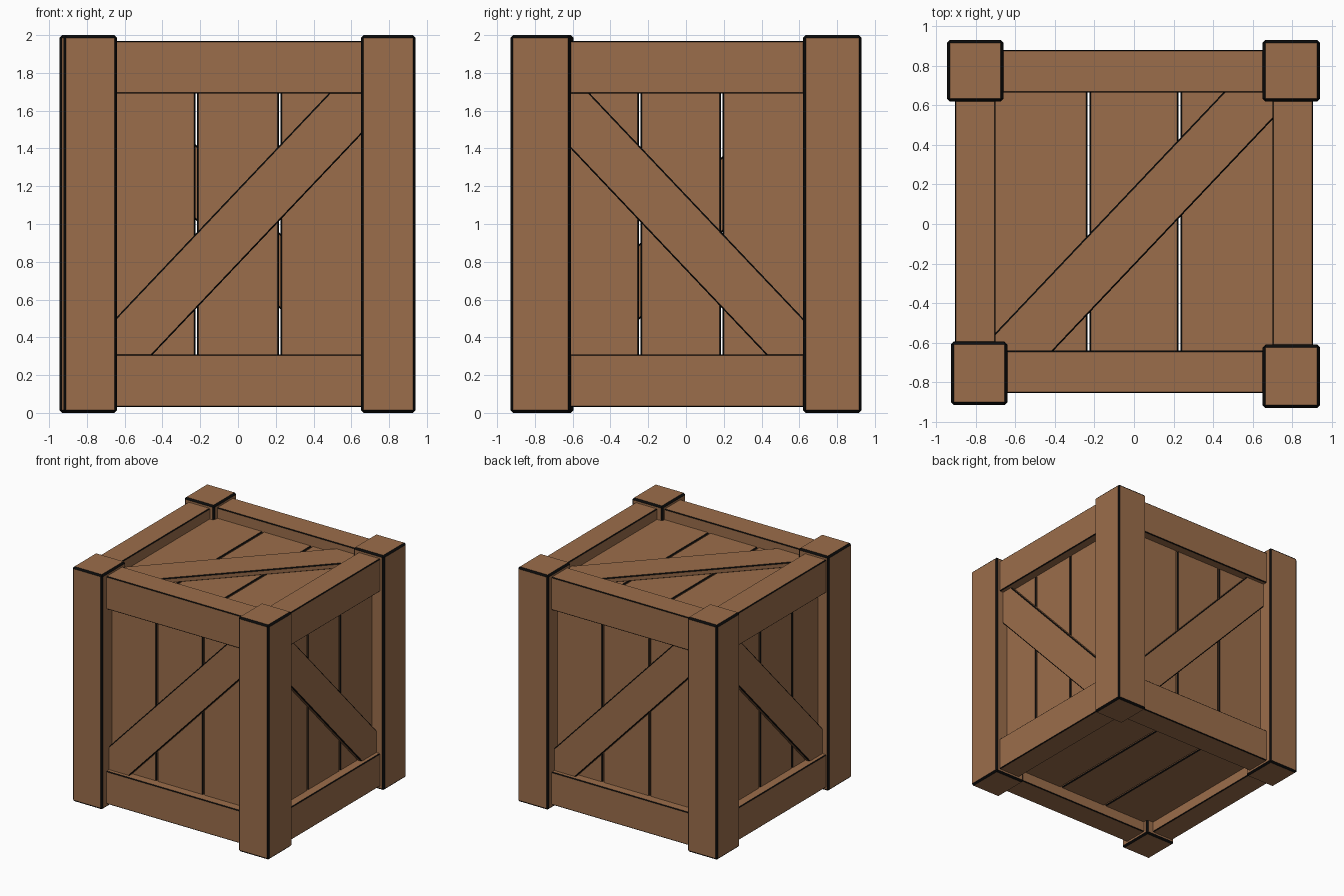
import bpy, bmesh

if "Cube" in bpy.data.objects:
    bpy.data.objects.remove(bpy.data.objects["Cube"])


def material(name, rgb):
    m = bpy.data.materials.new(name)
    m.diffuse_color = (*rgb, 1)
    m.use_nodes = True
    m.node_tree.nodes["Principled BSDF"].inputs["Base Color"].default_value = m.diffuse_color
    return m


WOOD = material("brown wood", (0.33, 0.155, 0.07))
DARK = material("dark worn edge", (0.003, 0.003, 0.003))


def prism(name, pts, to_world, d0, d1, bevel):
    """Extrude a flat outline from depth d0 to d1; bevelled edges get the dark material."""
    bm = bmesh.new()
    a = [bm.verts.new(to_world(u, v, d0)) for u, v in pts]
    b = [bm.verts.new(to_world(u, v, d1)) for u, v in pts]
    bm.faces.new(a)
    bm.faces.new(b[::-1])
    n = len(pts)
    for i in range(n):
        j = (i + 1) % n
        bm.faces.new((a[i], b[i], b[j], a[j]))
    bmesh.ops.recalc_face_normals(bm, faces=bm.faces[:])
    bmesh.ops.bevel(bm, geom=bm.edges[:], offset=bevel, offset_type='OFFSET',
                    segments=1, profile=0.5, affect='EDGES', material=1)
    bmesh.ops.recalc_face_normals(bm, faces=bm.faces[:])
    me = bpy.data.meshes.new(name)
    bm.to_mesh(me)
    bm.free()
    me.materials.append(WOOD)
    me.materials.append(DARK)
    ob = bpy.data.objects.new(name, me)
    bpy.context.collection.objects.link(ob)
    return ob


def rect(u0, u1, v0, v1):
    return [(u0, v0), (u1, v0), (u1, v1), (u0, v1)]


def box(name, x0, x1, y0, y1, z0, z1, bevel):
    return prism(name, rect(x0, x1, y0, y1), lambda u, v, d: (u, v, d), z0, z1, bevel)


# Corner posts, each slightly out of line
box("front_left_post", -0.925, -0.64, -0.915, -0.595, 0.0, 2.0, 0.014)
box("front_right_post", 0.65, 0.94, -0.93, -0.61, 0.0, 2.0, 0.014)
box("back_left_post", -0.945, -0.66, 0.62, 0.93, 0.0, 2.0, 0.014)
box("back_right_post", 0.65, 0.94, 0.62, 0.93, 0.0, 2.0, 0.014)

# Horizontal rails, bottom and top
for level, z0, z1 in (("bottom", 0.03, 0.31), ("top", 1.69, 1.97)):
    box(level + "_front_rail", -0.70, 0.70, -0.855, -0.64, z0, z1, 0.006)
    box(level + "_back_rail", -0.70, 0.70, 0.665, 0.88, z0, z1, 0.006)
    box(level + "_left_rail", -0.905, -0.70, -0.65, 0.67, z0, z1, 0.006)
    box(level + "_right_rail", 0.70, 0.905, -0.65, 0.67, z0, z1, 0.006)


def brace_outline(U, v0, v1, c, flip):
    """Sloping board clipped to the frame opening."""
    s, h = 1.055, 0.2
    pts = [(-U, v0), ((v0 - c + h) / s, v0), (U, s * U + c - h),
           (U, v1), ((v1 - c - h) / s, v1), (-U, -s * U + c + h)]
    return [(flip * u, v) for u, v in pts]


# Sides: name, mapping (u, v, depth inward), half width, v range, gaps, depth, brace offset, flip
sides = [
    ("front", lambda u, v, d: (u, -0.855 + d, v), 0.67, 0.29, 1.71, (-0.22, 0.22), 0.075, 0.985, 1),
    ("back", lambda u, v, d: (-u, 0.88 - d, v), 0.67, 0.29, 1.71, (-0.22, 0.22), 0.075, 0.985, 1),
    ("right", lambda u, v, d: (0.905 - d, u, v), 0.64, 0.29, 1.71, (-0.245, 0.19), 0.075, 0.955, -1),
    ("left", lambda u, v, d: (-0.905 + d, -u, v), 0.64, 0.29, 1.71, (-0.19, 0.245), 0.075, 0.955, -1),
    ("top", lambda u, v, d: (u, v, 1.97 - d), 0.72, -0.66, 0.69, (-0.23, 0.23), 0.09, -0.011, 1),
    ("bottom", lambda u, v, d: (u, v, 0.03 + d), 0.72, -0.66, 0.69, (-0.23, 0.23), 0.09, None, 1),
]
GAP = 0.004
for name, fn, U, v0, v1, gaps, depth, c, flip in sides:
    # Three planks with narrow open gaps
    cuts = [-U - GAP, *gaps, U + GAP]
    for i in range(3):
        prism(f"{name}_plank_{i + 1}", rect(cuts[i] + GAP, cuts[i + 1] - GAP, v0, v1),
              fn, depth, depth + 0.03, 0.008)
    # Diagonal brace on every side but the bottom
    if c is not None:
        prism(name + "_brace", brace_outline(U, v0, v1, c, flip),
              fn, depth - 0.04, depth + 0.005, 0.007)
